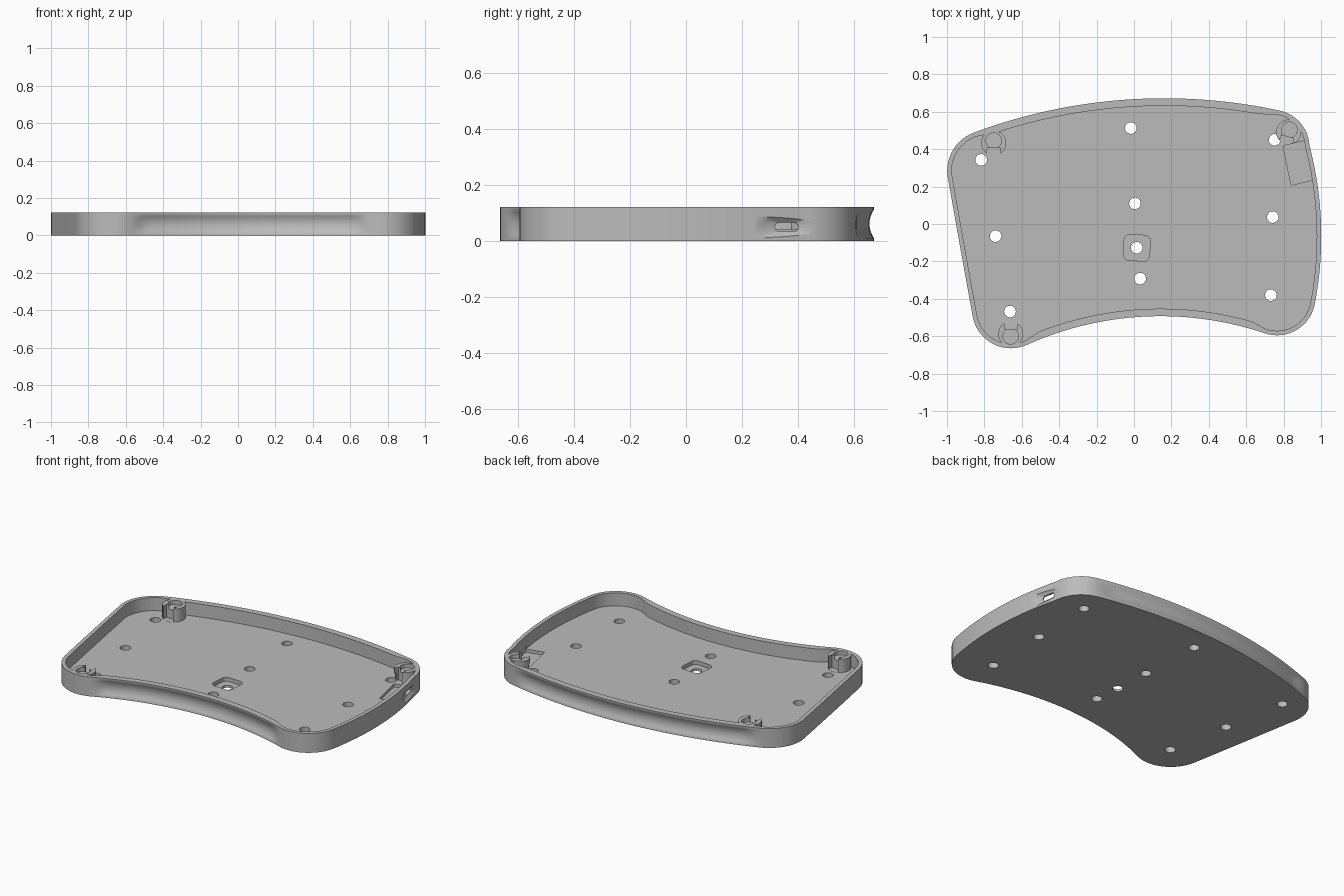
import bpy, bmesh, math
from mathutils import Vector, Matrix
from mathutils.geometry import intersect_line_line_2d

old = bpy.data.objects.get("Cube")
if old:
    bpy.data.objects.remove(old, do_unlink=True)

HEIGHT, FLOOR = 0.122, 0.04

grey = bpy.data.materials.new("plain grey")
grey.use_nodes = True
colour = (0.5, 0.5, 0.5, 1)
grey.diffuse_color = colour
grey.node_tree.nodes["Principled BSDF"].inputs["Base Color"].default_value = colour


def arc(a, b, c, n):
    """Points along the circle from a through b to c, without c."""
    a, b, c = Vector(a), Vector(b), Vector(c)
    ab, bc = (a + b) / 2, (b + c) / 2
    u, v = b - a, c - b
    m = u.x * v.y - u.y * v.x
    w = bc - ab
    k = (w.x * v.x + w.y * v.y) / (-u.y * v.x + u.x * v.y)
    centre = ab + k * Vector((-u.y, u.x))
    start = a - centre
    sweep = math.atan2(start.x * (c - centre).y - start.y * (c - centre).x, start.dot(c - centre))
    if m * sweep < 0:
        sweep += math.copysign(2 * math.pi, m)
    return [centre + Matrix.Rotation(sweep * i / n, 2) @ start for i in range(n)]


def loft(name, rings):
    """Closed solid through rings of equal point count."""
    bm = bmesh.new()
    loops = [[bm.verts.new(p) for p in ring] for ring in rings]
    n = len(loops[0])
    for lo, hi in zip(loops, loops[1:]):
        for i in range(n):
            j = (i + 1) % n
            bm.faces.new((lo[i], lo[j], hi[j], hi[i]))
    bm.faces.new(loops[0][::-1])
    bm.faces.new(loops[-1])
    bmesh.ops.recalc_face_normals(bm, faces=bm.faces)
    mesh = bpy.data.meshes.new(name)
    bm.to_mesh(mesh)
    bm.free()
    mesh.materials.append(grey)
    ob = bpy.data.objects.new(name, mesh)
    bpy.context.collection.objects.link(ob)
    return ob


def prism(name, outline, low, high):
    return loft(name, [[(x, y, z) for x, y in outline] for z in (low, high)])


def circle(x, y, r, n=32):
    return [(x + r * math.cos(math.tau * i / n), y + r * math.sin(math.tau * i / n)) for i in range(n)]


def rounded(width, height, r, n=6):
    """Rounded rectangle by half sizes, around the origin."""
    pts = []
    for k, (sx, sy) in enumerate(((1, 1), (-1, 1), (-1, -1), (1, -1))):
        for i in range(n + 1):
            t = (k + i / n) * math.pi / 2
            pts.append(Vector((sx * (width - r) + r * math.cos(t), sy * (height - r) + r * math.sin(t))))
    return pts


def combine(body, tool, operation):
    mod = body.modifiers.new(operation.lower(), "BOOLEAN")
    mod.operation, mod.solver, mod.object = operation, "EXACT", tool
    bpy.context.view_layer.objects.active = body
    bpy.ops.object.modifier_apply(modifier=mod.name)
    bpy.data.objects.remove(tool, do_unlink=True)


# Tray outline: alternating corner arcs and sides, counterclockwise
top_left, left_top = (-0.86, 0.487), (-0.998, 0.265)
left_low, front_left = (-0.862, -0.496), (-0.57, -0.645)
front_right, right_low = (0.698, -0.584), (0.968, -0.42)
right_top, back_right = (0.938, 0.42), (0.78, 0.606)
spans = [
    (top_left, (-0.96, 0.408), left_top, 14, False),
    (left_top, (-0.931, -0.115), left_low, 8, False),
    (left_low, (-0.752, -0.642), front_left, 16, False),
    (front_left, (0.12, -0.493), front_right, 48, True),
    (front_right, (0.872, -0.565), right_low, 16, False),
    (right_low, (1.0, 0.0), right_top, 24, False),
    (right_top, (0.89, 0.54), back_right, 14, False),
    (back_right, (0.15, 0.672), top_left, 48, True),
]
outline, weight = [], []
for a, b, c, n, grooved in spans:
    outline += arc(a, b, c, n)
    for i in range(n):
        t = min(1, min(i, n - i) / n / 0.07) if grooved else 0
        weight.append(t * t * (3 - 2 * t))


def tray_ring(z, base, extra):
    """Outline moved inward by base, plus extra along the grooved sides."""
    ring = []
    for i, p in enumerate(outline):
        d = (outline[(i + 1) % len(outline)] - outline[i - 1]).normalized()
        inset = base + extra * weight[i]
        ring.append((p.x - d.y * inset, p.y + d.x * inset, z))
    return ring


# Tray shell with a hollow groove along the front and back walls
rings = [tray_ring(0, 0, 0)]
for i in range(11):
    s = i / 10
    rings.append(tray_ring(0.01 + (HEIGHT - 0.02) * s, 0, 0.016 * 4 * s * (1 - s)))
rings += [tray_ring(HEIGHT, 0, 0), tray_ring(HEIGHT, 0.024, 0.016), tray_ring(FLOOR, 0.024, 0.016)]
tray = loft("tray", rings)

# Corner bosses: open collars around a lower round seat
for x, y, angle in ((-0.75, 0.445, 270), (0.83, 0.503, 255), (-0.66, -0.6, 87)):
    turn = Matrix.Rotation(math.radians(angle), 2)
    inward = turn @ Vector((1, 0))
    cx, cy = Vector((x, y)) + 0.012 * inward
    combine(tray, prism("collar", circle(cx, cy, 0.067), 0.03, HEIGHT), "UNION")
    combine(tray, prism("bore", circle(x, y, 0.042), 0.097, 0.2), "DIFFERENCE")
    gap = [Vector((x, y)) + turn @ Vector(p) for p in ((0.038, -0.035), (0.1, -0.035), (0.1, 0.035), (0.038, 0.035))]
    combine(tray, prism("gap", gap, FLOOR + 0.0005, 0.2), "DIFFERENCE")

# Centre pocket and the pocket beside the port
turn = Matrix.Rotation(math.radians(-4), 2)
square = [Vector((0.015, -0.127)) + turn @ p for p in rounded(0.07, 0.069, 0.03)]
combine(tray, prism("centre_pocket", square, 0.015, 0.06), "DIFFERENCE")
side = [(0.797, 0.417), (0.915, 0.447), (0.954, 0.235), (0.84, 0.207)]
combine(tray, prism("side_pocket", side, 0.02, 0.06), "DIFFERENCE")

# Screw holes through the floor
holes = [(-0.017, 0.513), (0.752, 0.45), (-0.817, 0.343), (0.005, 0.11), (0.742, 0.037),
         (-0.74, -0.065), (0.015, -0.127), (0.033, -0.292), (-0.663, -0.468), (0.732, -0.38)]
for x, y in holes:
    combine(tray, prism("hole", circle(x, y, 0.031), -0.05, 0.09), "DIFFERENCE")

# Port: a dished oval recess narrowing to a slot in the right-hand wall
face = Matrix.Rotation(math.radians(9), 3, "Z")
origin = Vector((0.957, 0.363, 0.049))
port = []
for depth, w, h in ((0.01, 0.125, 0.046), (0, 0.113, 0.038), (-0.009, 0.088, 0.028),
                    (-0.019, 0.042, 0.016), (-0.07, 0.042, 0.016)):
    port.append([origin + face @ Vector((depth, p.x, p.y)) for p in rounded(w, h, h * 0.98)])
combine(tray, loft("port", port), "DIFFERENCE")

# Smooth curved walls with crisp edges
bpy.ops.object.select_all(action="DESELECT")
tray.select_set(True)
bpy.context.view_layer.objects.active = tray
bpy.ops.object.shade_smooth_by_angle(angle=math.radians(30))
